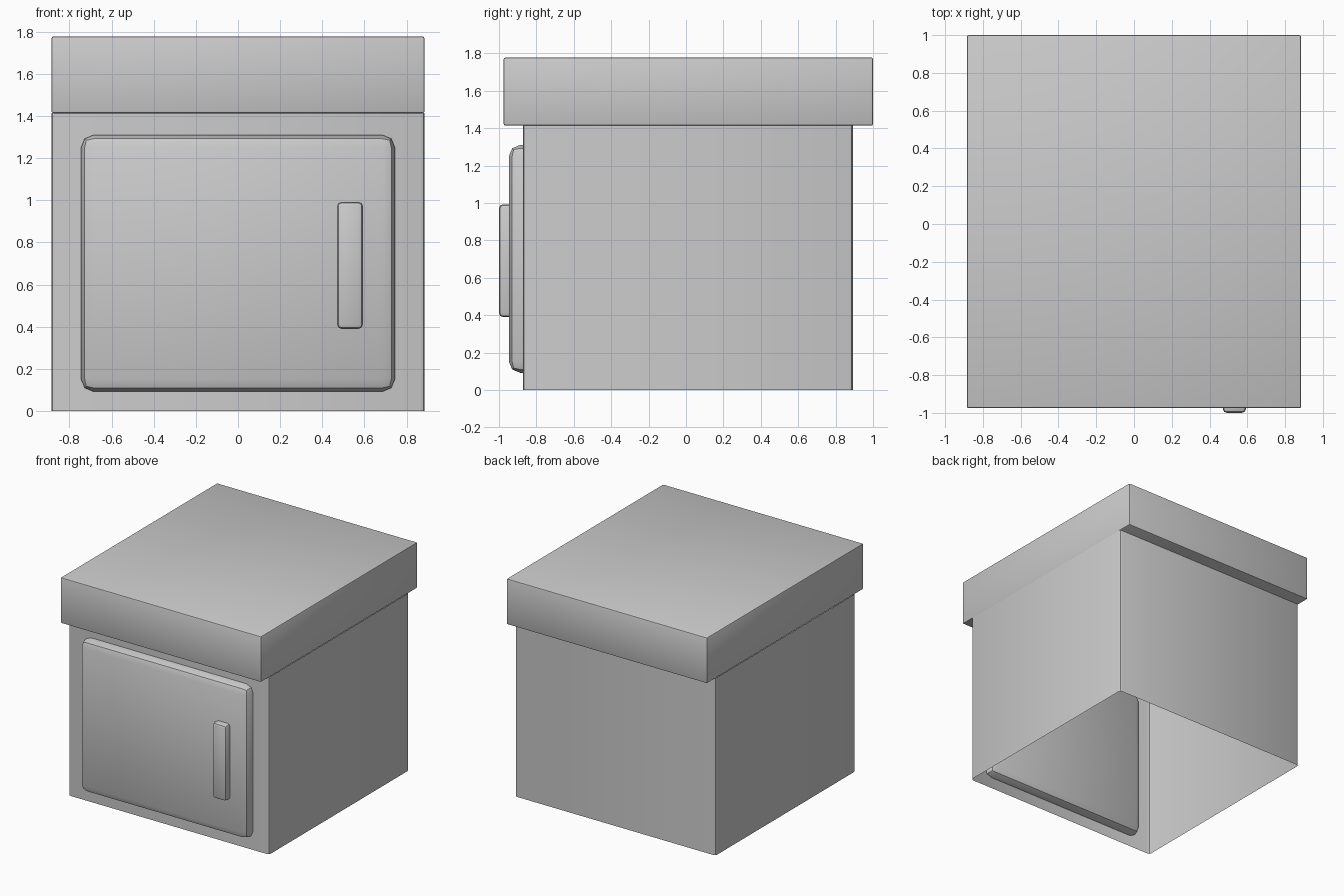
import bpy
import bmesh
import math

if "Cube" in bpy.data.objects:
    bpy.data.objects.remove(bpy.data.objects["Cube"])


def rounded_box(name, lo, hi, bevel, segments=2, open_shell=False):
    """Bevelled box between two corners; an open shell has no floor or ceiling."""
    bm = bmesh.new()
    bmesh.ops.create_cube(bm, size=1)
    for v in bm.verts:
        v.co = [(a + b) / 2 + c * (b - a) for a, b, c in zip(lo, hi, v.co)]
    bm.normal_update()
    edges = list(bm.edges)
    if open_shell:
        # round only the upright corners
        edges = [e for e in edges if abs(e.verts[0].co.z - e.verts[1].co.z) > 0.1]
    bmesh.ops.bevel(bm, geom=edges, offset=bevel, segments=segments,
                    profile=0.5, affect='EDGES', clamp_overlap=True)
    if open_shell:
        bm.normal_update()
        caps = [f for f in bm.faces if abs(f.normal.z) > 0.9]
        bmesh.ops.delete(bm, geom=caps, context='FACES')
    mesh = bpy.data.meshes.new(name)
    bm.to_mesh(mesh)
    bm.free()
    obj = bpy.data.objects.new(name, mesh)
    bpy.context.collection.objects.link(obj)
    bpy.ops.object.select_all(action='DESELECT')
    obj.select_set(True)
    bpy.context.view_layer.objects.active = obj
    bpy.ops.object.shade_smooth_by_angle(angle=math.radians(30))
    return obj


# Cabinet walls, open underneath and closed above by the worktop
rounded_box("cabinet_body", (-0.885, -0.872, 0), (0.885, 0.892, 1.415), 0.02, open_shell=True)

# Thick top overhanging front and back
rounded_box("worktop", (-0.885, -0.975, 1.413), (0.885, 1.0, 1.778), 0.01)

# Door set through the front wall
rounded_box("door", (-0.745, -0.947, 0.092), (0.745, -0.793, 1.31), 0.06)

# Upright handle on the door
rounded_box("door_handle", (0.47, -1.0, 0.39), (0.593, -0.9, 0.993), 0.022)
